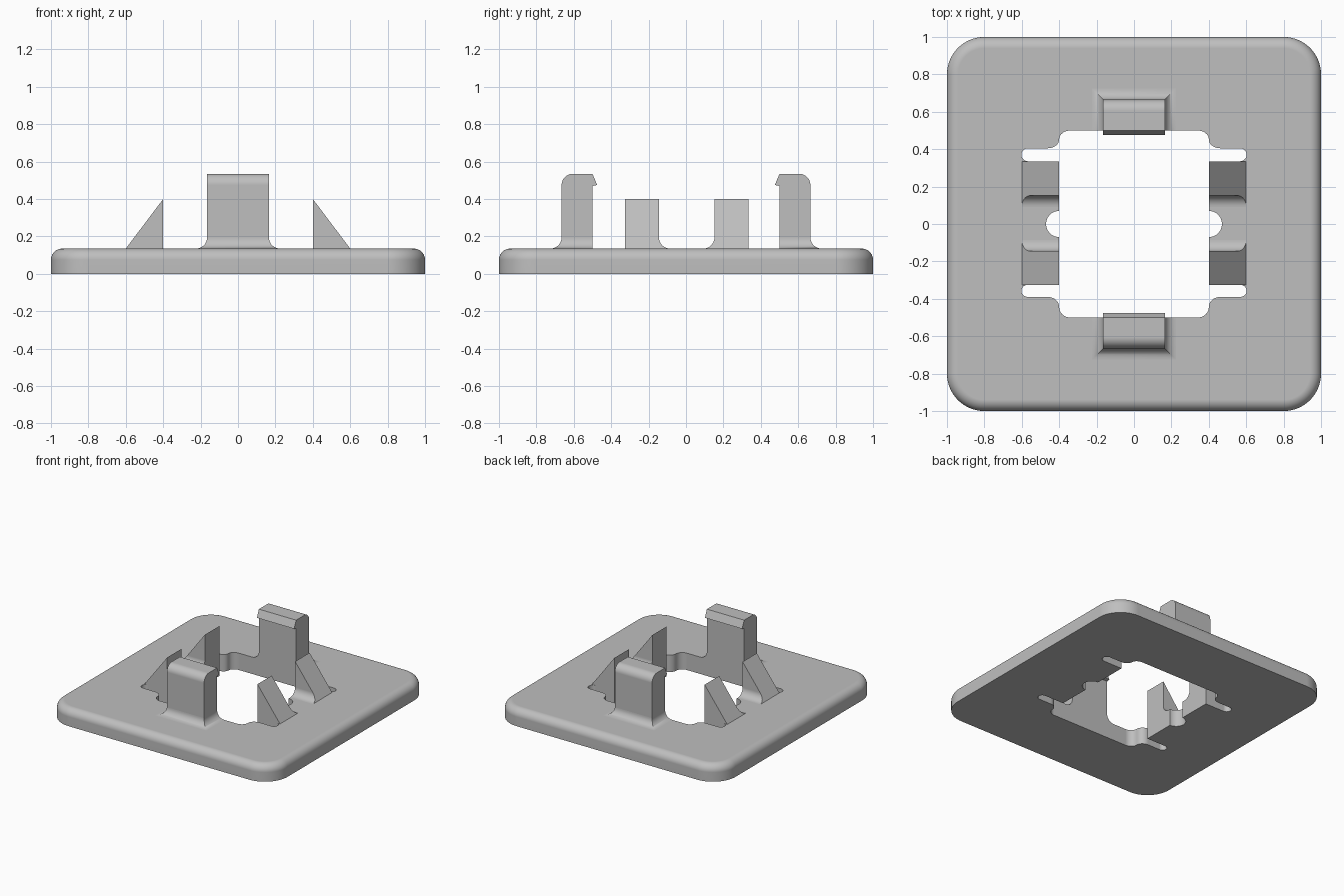
import bpy, bmesh
from math import sin, cos, radians

cube = bpy.data.objects.get("Cube")
if cube:
    bpy.data.objects.remove(cube, do_unlink=True)

TOP = 0.135      # plate thickness
R = 0.06         # common fillet radius

grey = bpy.data.materials.new("light grey plastic")
grey.use_nodes = True
grey.diffuse_color = (0.52, 0.52, 0.52, 1)
grey.node_tree.nodes["Principled BSDF"].inputs["Base Color"].default_value = grey.diffuse_color


def arc(cx, cy, rx, ry, a0, a1, n=10):
    """Points on an elliptical arc, angles in degrees."""
    angles = [radians(a0 + (a1 - a0) * i / n) for i in range(n + 1)]
    return [(cx + rx * cos(a), cy + ry * sin(a)) for a in angles]


def loft(name, rings, cut=None):
    """Closed solid through equal rings of points, optionally trimmed by a plane."""
    bm = bmesh.new()
    loops = [[bm.verts.new(p) for p in ring] for ring in rings]
    for a, b in zip(loops, loops[1:]):
        for i in range(len(a)):
            j = (i + 1) % len(a)
            bm.faces.new((a[i], a[j], b[j], b[i]))
    bm.faces.new(loops[0][::-1])
    bm.faces.new(loops[-1])
    if cut:
        bmesh.ops.bisect_plane(bm, geom=bm.verts[:] + bm.edges[:] + bm.faces[:],
                               plane_co=cut[0], plane_no=cut[1], clear_outer=True)
        bmesh.ops.holes_fill(bm, edges=[e for e in bm.edges if e.is_boundary], sides=0)
    bmesh.ops.recalc_face_normals(bm, faces=bm.faces[:])
    mesh = bpy.data.meshes.new(name)
    bm.to_mesh(mesh)
    bm.free()
    mesh.materials.append(grey)
    obj = bpy.data.objects.new(name, mesh)
    bpy.context.collection.objects.link(obj)
    return obj


def activate(obj):
    bpy.ops.object.select_all(action='DESELECT')
    obj.select_set(True)
    bpy.context.view_layer.objects.active = obj


def finish(obj):
    activate(obj)
    bpy.ops.object.shade_smooth_by_angle(angle=radians(35))
    mod = obj.modifiers.new("even shading", 'WEIGHTED_NORMAL')
    mod.keep_sharp = True


# Base plate: rounded square with a filleted upper edge
def rounded_square(inset, z):
    c, r = 0.8, 0.2 - inset
    pts = []
    for sx, sy, a in ((1, 1, 0), (-1, 1, 90), (-1, -1, 180), (1, -1, 270)):
        pts += arc(c * sx, c * sy, r, r, a, a + 90, 14)
    return [(x, y, z) for x, y in pts]


edge = arc(0, TOP - R, R, R, 0, 90)
plate = loft("base_plate", [rounded_square(0, 0)] +
             [rounded_square(R - x, z) for x, z in edge])


# Opening: rectangle with side slots, round notches and curved corners
def opening_quarter(lo, hi):
    mid, rs, ry = (lo + hi) / 2, (hi - lo) / 2, (0.5 - hi) / 2
    pts = arc(0.4, 0, 0.07, 0.07, 0, 90) + [(0.4, lo)]
    pts += arc(0.602 - rs, mid, rs, rs, -90, 90)
    pts += arc(0.46, hi + ry, R, ry, 270, 180)
    return pts + arc(0.34, 0.5 - ry, R, ry, 0, 90)[1:]


back = opening_quarter(0.335, 0.405)
front = [(x, -y) for x, y in opening_quarter(0.325, 0.39)]
right_half = front[::-1] + back[1:]
outline = right_half + [(-x, y) for x, y in right_half[::-1]]
cutter = loft("opening_cutter", [[(x, y, z) for x, y in outline] for z in (-0.2, 0.4)])
cutter.hide_render = True
boolean = plate.modifiers.new("opening", 'BOOLEAN')
boolean.object = cutter
boolean.solver = 'EXACT'
activate(plate)
bpy.ops.object.modifier_apply(modifier=boolean.name)
bpy.data.objects.remove(cutter, do_unlink=True)
finish(plate)

# Snap clips with an inward barb, and their flared feet
W, Y0, Y1, H = 0.165, 0.5, 0.665, 0.535
clip_profile = [(Y0, 0.1), (Y0, 0.47), (0.475, 0.475), (0.5, H)]
clip_profile += arc(Y1 - R, H - R, R, R, 90, 0) + [(Y1, 0.1)]
for side, s in (("front", -1), ("back", 1)):
    finish(loft(side + "_clip", [[(x, s * y, z) for y, z in clip_profile] for x in (-W, W)]))
    rings = []
    for d, z in [(R, TOP - 0.02)] + arc(R, TOP + R, R, R, 270, 180):
        rings.append([(-W - d, s * Y0, z), (W + d, s * Y0, z),
                      (W + d, s * (Y1 + d), z), (-W - d, s * (Y1 + d), z)])
    finish(loft(side + "_clip_foot", rings))

# Triangular support ribs, filleted on the side facing the notch
for depth, sy, inner, outer in (("front", -1, 0.145, 0.325), ("back", 1, 0.152, 0.335)):
    profile = [(outer, 0.1), (outer, 0.45), (inner, 0.45)]
    profile += arc(inner - R, TOP + R, R, R, 0, -90) + [(inner - R, 0.1)]
    for side, sx in (("right", -1), ("left", 1)):
        rings = [[(sx * x, sy * y, z) for y, z in profile] for x in (0.4, 0.62)]
        slope = ((sx * 0.6, 0, TOP), (sx * 0.265, 0, 0.2))
        finish(loft(f"{depth}_{side}_rib", rings, slope))
